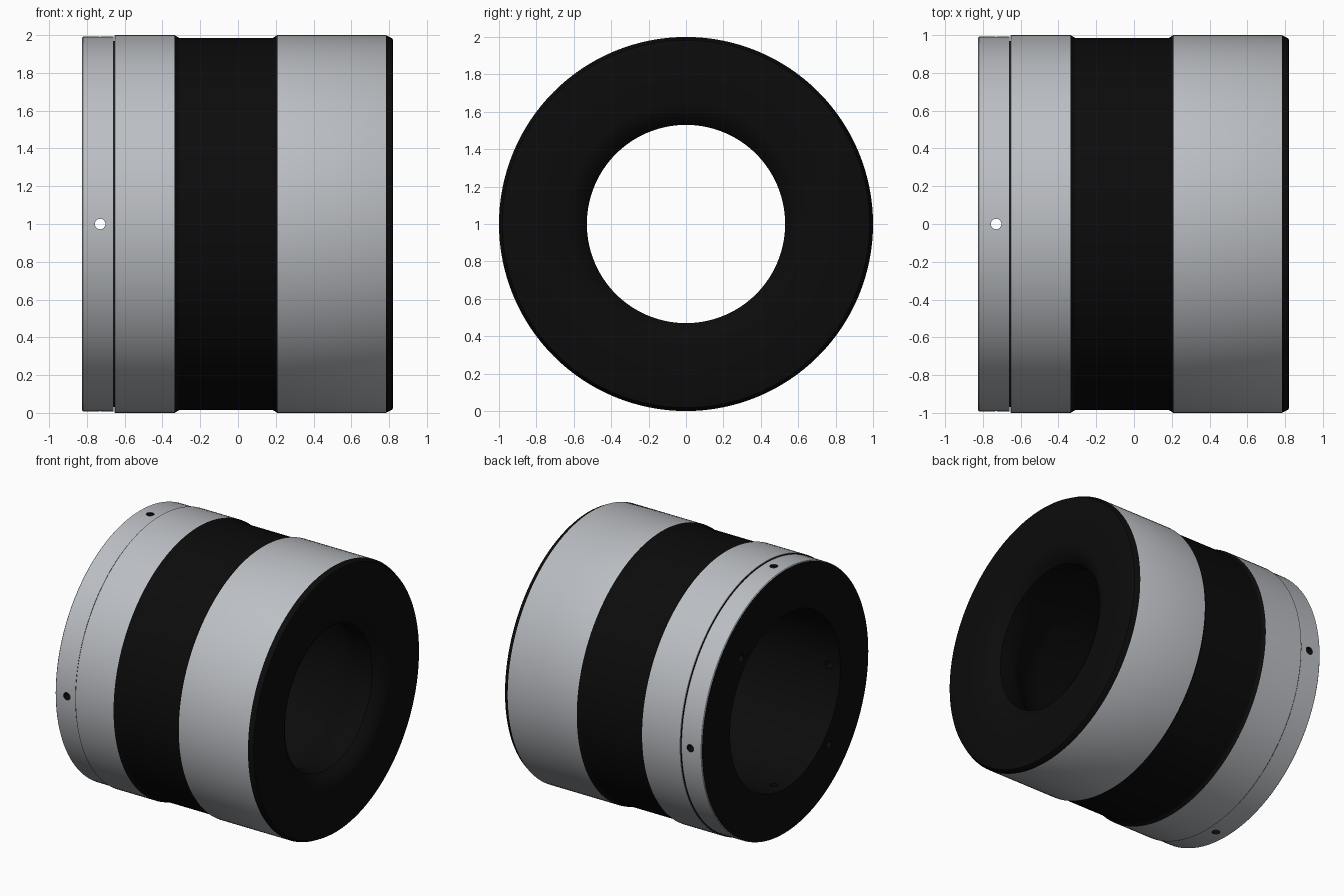
import bpy, bmesh
from math import cos, sin, pi, radians
from mathutils import Matrix

if "Cube" in bpy.data.objects:
    bpy.data.objects.remove(bpy.data.objects["Cube"])

SIDES = 128


def material(name, rgb):
    m = bpy.data.materials.new(name)
    m.diffuse_color = (*rgb, 1)
    m.use_nodes = True
    m.node_tree.nodes["Principled BSDF"].inputs["Base Color"].default_value = m.diffuse_color
    return m


black = material("black_finish", (0.0035, 0.0035, 0.0035))
grey = material("satin_metal", (0.5, 0.52, 0.55))


def finish(ob):
    bpy.ops.object.select_all(action='DESELECT')
    ob.select_set(True)
    bpy.context.view_layer.objects.active = ob
    bpy.ops.object.shade_smooth_by_angle(angle=radians(30))


def lathe(name, profile, grey_segments):
    """Spin a closed loop of (x, radius) points about the x axis at height 1.
    Segments whose index is in grey_segments are metal, the rest black."""
    bm = bmesh.new()
    rings = [[bm.verts.new((x, r * cos(2 * pi * i / SIDES), 1 + r * sin(2 * pi * i / SIDES)))
              for i in range(SIDES)] for x, r in profile]
    for k, a in enumerate(rings):
        b = rings[(k + 1) % len(rings)]
        for i in range(SIDES):
            j = (i + 1) % SIDES
            bm.faces.new((a[i], a[j], b[j], b[i])).material_index = int(k in grey_segments)
    bmesh.ops.recalc_face_normals(bm, faces=bm.faces)
    me = bpy.data.meshes.new(name)
    bm.to_mesh(me)
    bm.free()
    me.materials.append(black)
    me.materials.append(grey)
    ob = bpy.data.objects.new(name, me)
    bpy.context.collection.objects.link(ob)
    return ob


# One turned body: rear ring, seam, rear sleeve, black band, front sleeve,
# rounded mouth, front lip and wide rear bore
body = lathe("turned_body", [
    (-0.825, 0.987), (-0.82, 0.992), (-0.658, 0.992), (-0.658, 0.97),
    (-0.653, 0.97), (-0.653, 0.998), (-0.651, 1.0), (-0.335, 1.0), (-0.312, 0.985),
    (0.185, 0.985), (0.208, 1.0), (0.783, 1.0), (0.818, 0.982), (0.82, 0.975),
    (0.82, 0.65), (0.812, 0.61), (0.785, 0.565), (0.745, 0.53), (0.62, 0.53),
    (0.57, 0.55), (0.50, 0.59), (0.42, 0.625), (0.30, 0.65),
    (-0.825, 0.655)], {0, 1, 5, 6, 10})

# Radial spanner holes through the rear ring
bm = bmesh.new()
for rot in (Matrix.Identity(4), Matrix.Rotation(pi / 2, 4, 'X')):
    for s in (1, -1):
        place = Matrix.Translation((-0.73, 0, 1)) @ rot @ Matrix.Translation((0, 0, s * 0.85))
        bmesh.ops.create_cone(bm, cap_ends=True, segments=24, radius1=0.028,
                              radius2=0.028, depth=0.7, matrix=place)
# Small axial holes in the rear face
for a in (45, 225):
    y, z = 0.74 * cos(radians(a)), 0.74 * sin(radians(a))
    place = Matrix.Translation((-0.825, y, 1 + z)) @ Matrix.Rotation(pi / 2, 4, 'Y')
    bmesh.ops.create_cone(bm, cap_ends=True, segments=24, radius1=0.028,
                          radius2=0.028, depth=0.1, matrix=place)
me = bpy.data.meshes.new("hole_cutter")
bm.to_mesh(me)
bm.free()
me.materials.append(black)
cutter = bpy.data.objects.new("hole_cutter", me)
bpy.context.collection.objects.link(cutter)
cutter.hide_render = True

mod = body.modifiers.new("holes", 'BOOLEAN')
mod.operation, mod.solver, mod.object = 'DIFFERENCE', 'EXACT', cutter
bpy.context.view_layer.objects.active = body
bpy.ops.object.modifier_apply(modifier=mod.name)
bpy.data.objects.remove(cutter)
finish(body)
